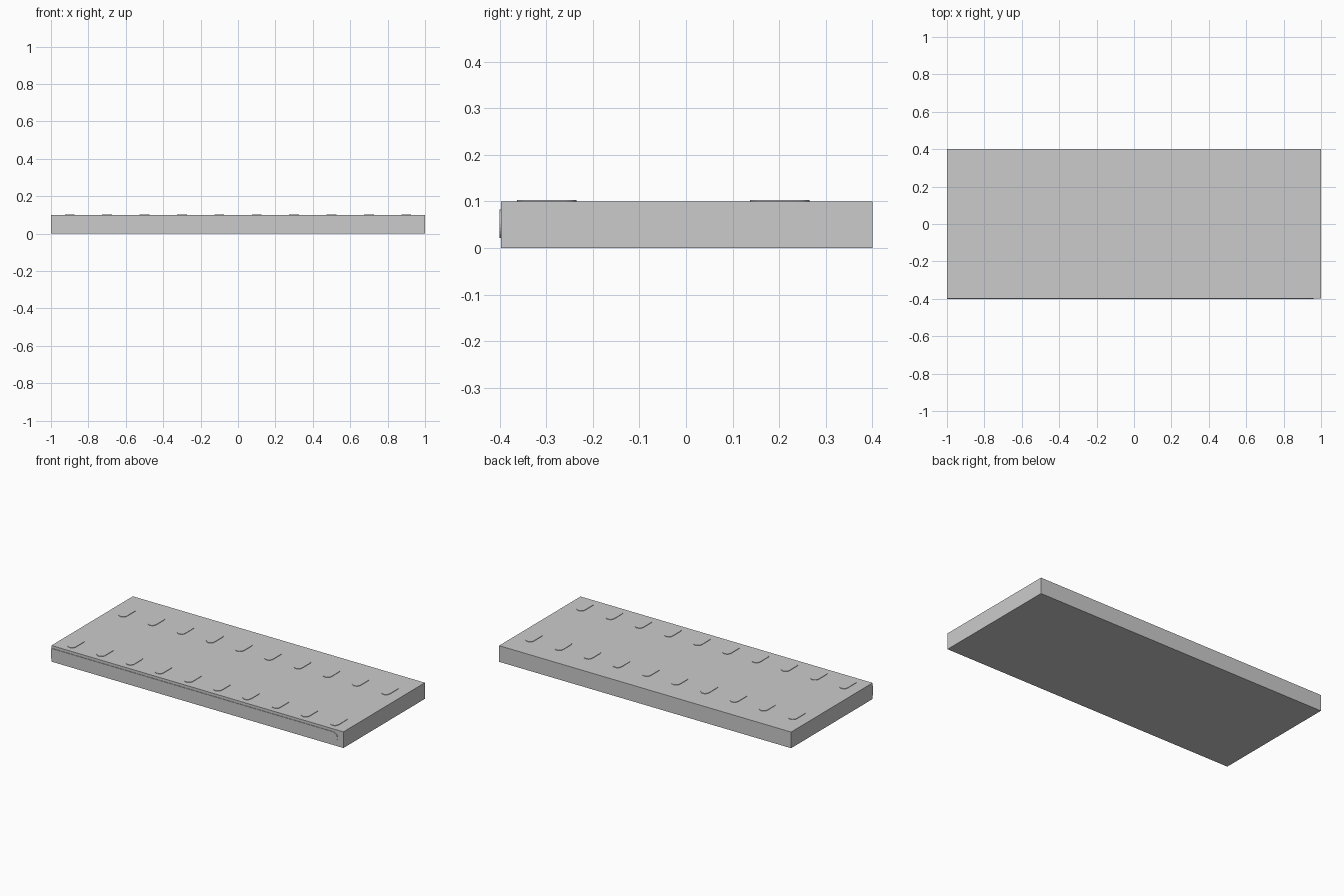
import bpy, bmesh
from math import pi, sin, cos
from mathutils import Matrix

if "Cube" in bpy.data.objects:
    bpy.data.objects.remove(bpy.data.objects["Cube"])

RISE = 0.003  # how far the raised details stand proud


def arc(cx, cy, r, a0, a1, n=12):
    return [(cx + r * cos(a0 + (a1 - a0) * i / n),
             cy + r * sin(a0 + (a1 - a0) * i / n)) for i in range(n + 1)]


def plate(name, outline, thickness, matrix):
    """Extrude a flat outline along local z and place it."""
    bm = bmesh.new()
    face = bm.faces.new([bm.verts.new((x, y, 0)) for x, y in outline])
    out = bmesh.ops.extrude_face_region(bm, geom=[face])
    verts = [v for v in out["geom"] if isinstance(v, bmesh.types.BMVert)]
    bmesh.ops.translate(bm, verts=verts, vec=(0, 0, thickness))
    bmesh.ops.recalc_face_normals(bm, faces=bm.faces)
    mesh = bpy.data.meshes.new(name)
    bm.to_mesh(mesh)
    bm.free()
    obj = bpy.data.objects.new(name, mesh)
    obj.matrix_world = matrix
    bpy.context.collection.objects.link(obj)
    return obj


# Main slab
Y0 = -0.4 + RISE
plate("slab", [(-1, Y0), (1, Y0), (1, 0.4), (-1, 0.4)], 0.1, Matrix())

# Two rows of raised rounded studs on the top
r, half = 0.026, 0.038
stud = arc(0, half, r, 0, pi) + arc(0, -half, r, pi, 2 * pi)
for row, y in (("front", -0.299), ("back", 0.201)):
    for i in range(10):
        plate(f"{row}_stud_{i + 1}", stud, RISE + 0.002,
              Matrix.Translation((-0.9 + 0.2 * i, y, 0.098)))

# Raised strip along the front edge, rounded at the right end only
strip = [(-1, 0.083), (-1, 0.021)] + arc(0.93, 0.052, 0.031, -pi / 2, pi / 2)
plate("front_strip", strip, RISE + 0.002,
      Matrix.Translation((0, Y0 + 0.002, 0)) @ Matrix.Rotation(pi / 2, 4, 'X'))
